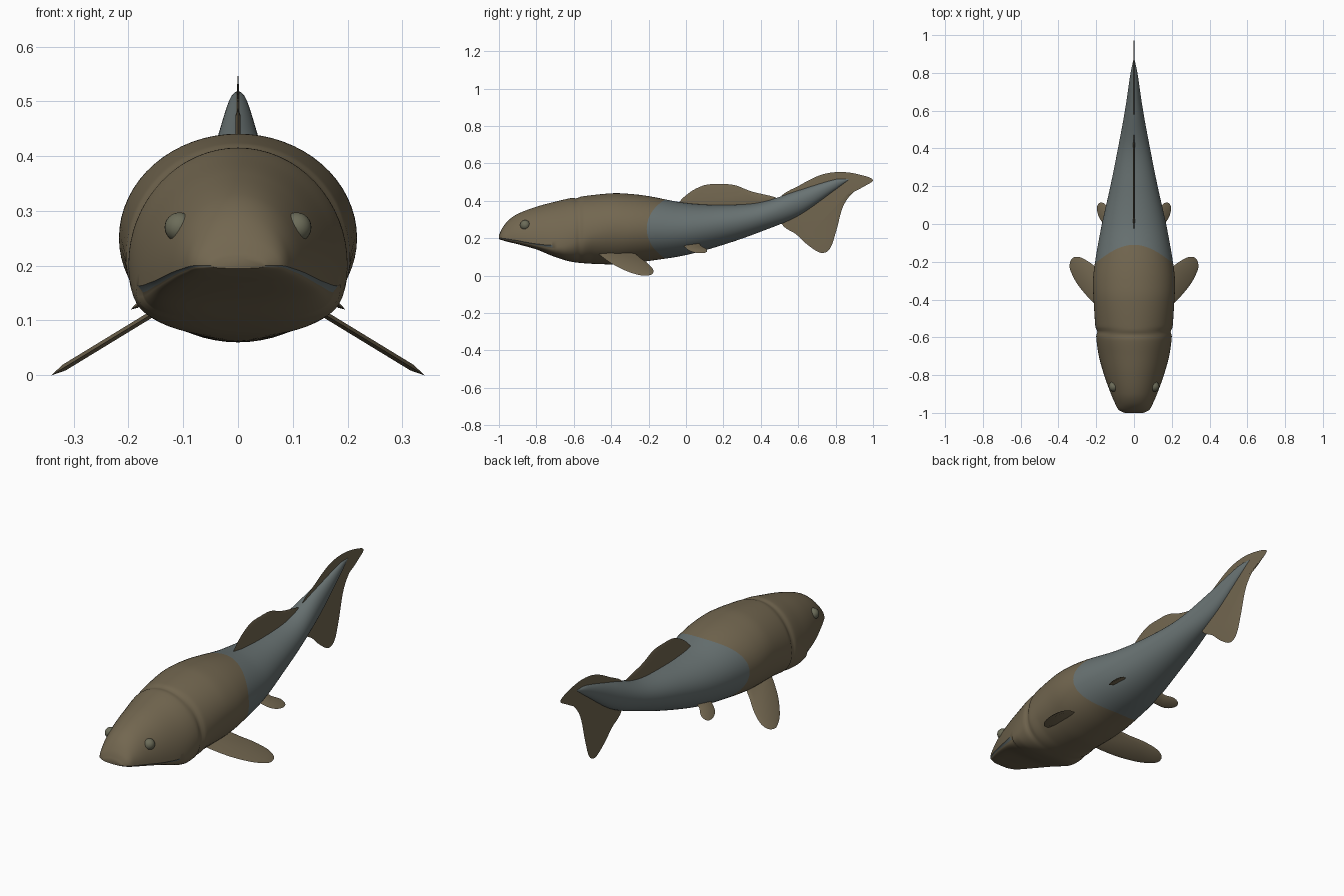
import bpy, bmesh, math
from mathutils import Vector, Matrix

if "Cube" in bpy.data.objects:
    bpy.data.objects.remove(bpy.data.objects["Cube"])


def material(name, rgb):
    m = bpy.data.materials.new(name)
    m.use_nodes = True
    m.diffuse_color = (*rgb, 1)
    m.node_tree.nodes["Principled BSDF"].inputs["Base Color"].default_value = (*rgb, 1)
    return m


BROWN = material("armour_brown", (0.17, 0.135, 0.08))
GREY = material("skin_grey", (0.14, 0.17, 0.17))
EYE = material("eye_olive", (0.15, 0.15, 0.1))


def finish(name, bm, mats, mirror=False):
    bmesh.ops.recalc_face_normals(bm, faces=bm.faces)
    mesh = bpy.data.meshes.new(name)
    bm.to_mesh(mesh)
    bm.free()
    obj = bpy.data.objects.new(name, mesh)
    bpy.context.collection.objects.link(obj)
    for m in mats:
        mesh.materials.append(m)
    if mirror:
        obj.modifiers.new("Mirror", "MIRROR")
    bpy.ops.object.select_all(action="DESELECT")
    obj.select_set(True)
    bpy.context.view_layer.objects.active = obj
    bpy.ops.object.shade_smooth_by_angle(angle=math.radians(40))
    return obj


# Body stations: y, half width, widest height, top, bottom
STATIONS = [
    (-1, .05, .2, .215, .195), (-.985, .08, .2, .25, .19), (-.95, .1, .195, .295, .18),
    (-.9, .122, .187, .33, .168), (-.8, .158, .17, .368, .14), (-.7, .186, .165, .395, .1),
    (-.6, .2, .2, .417, .072), (-.4, .214, .25, .44, .06), (-.3, .217, .25, .437, .066),
    (-.2, .206, .25, .425, .078), (0, .17, .25, .388, .11), (.2, .125, .275, .378, .165),
    (.4, .085, .315, .392, .235), (.6, .048, .39, .455, .32), (.8, .018, .49, .515, .46),
    (.87, .003, .515, .518, .512),
]


def section(y):
    """Smoothly interpolated half width, widest height, top and bottom."""
    y = max(STATIONS[0][0], min(STATIONS[-1][0], y))
    i = next(k for k in range(len(STATIONS) - 1) if y <= STATIONS[k + 1][0])
    a, b = STATIONS[i], STATIONS[i + 1]
    p, q = STATIONS[max(i - 1, 0)], STATIONS[min(i + 2, len(STATIONS) - 1)]
    h = b[0] - a[0]
    t = (y - a[0]) / h
    out = []
    for k in range(1, 5):
        ma = h * (b[k] - p[k]) / (b[0] - p[0])
        mb = h * (q[k] - a[k]) / (q[0] - a[0])
        out.append((1 + 2 * t) * (1 - t) ** 2 * a[k] + t * (1 - t) ** 2 * ma
                   + t * t * (3 - 2 * t) * b[k] + t * t * (t - 1) * mb)
    return out


SEG = 64
SEAM = -0.21    # where the armour meets the bare skin


def body_point(y0, j):
    a = 2 * math.pi * j / SEG
    c, s = math.cos(a), math.sin(a)
    # Rings bend backwards above and below along the seam
    y = y0 + 0.1 * s * s * math.exp(-((y0 - SEAM) / 0.15) ** 2)
    w, mid, top, low = section(y)
    # Groove behind the head shield
    w *= 1 - 0.045 * math.exp(-((y + 0.57) / 0.014) ** 2)
    top -= 0.006 * math.exp(-((y + 0.585) / 0.014) ** 2)
    if s >= -1e-6:
        return Vector((w * c, y, mid + (top - mid) * max(s, 0)))
    # Flattened jaw, set in under the lip
    jaw = max(0, min(1, (-0.5 - y) / 0.15))
    e = 1 - 0.33 * jaw
    x = math.copysign(abs(c) ** e, c) * w
    if y < -0.7:
        x *= 0.95
    return Vector((x, y, mid - (mid - low) * abs(s) ** e))


# Body
front = [-1 + 0.79 * (k / 90) ** 1.25 for k in range(91)]
back = [SEAM + 1.08 * k / 80 for k in range(1, 81)]
rings_y = front + back
bm = bmesh.new()
rings = [[bm.verts.new(body_point(y, j)) for j in range(SEG)] for y in rings_y]
for i in range(len(rings) - 1):
    for j in range(SEG):
        n = (j + 1) % SEG
        f = bm.faces.new((rings[i][j], rings[i][n], rings[i + 1][n], rings[i + 1][j]))
        lip = j in (SEG // 2, SEG - 1) and rings_y[i] < -0.72
        f.material_index = 1 if i >= len(front) - 1 or lip else 0
bm.faces.new(rings[0])
bm.faces.new(rings[-1])
finish("body", bm, [BROWN, GREY])


def smooth_loop(pts, steps=5):
    """Closed rounded outline through a few points."""
    out, n = [], len(pts)
    for i in range(n):
        p, a, b, q = (Vector(pts[(i + k) % n]) for k in (-1, 0, 1, 2))
        for k in range(steps):
            t = k / steps
            out.append(0.5 * (2 * a + (b - p) * t + (2 * p - 5 * a + 4 * b - q) * t * t
                              + (3 * a - p - 3 * b + q) * t ** 3))
    return out


def fin(name, pts, place, thick, mirror=False):
    """Thin lens-shaped fin; place maps outline u, v and thickness h to space."""
    loop = smooth_loop(pts)
    centre = sum(loop, Vector((0, 0))) / len(loop)
    bm = bmesh.new()
    edge = [bm.verts.new(place(p.x, p.y, 0)) for p in loop]
    for side in (thick, -thick):
        inner = [bm.verts.new(place(*centre.lerp(p, 0.75), side)) for p in loop]
        for i in range(len(loop)):
            n = (i + 1) % len(loop)
            bm.faces.new((edge[i], edge[n], inner[n], inner[i]))
        bm.faces.new(inner)
    return finish(name, bm, [BROWN], mirror)


def upright(u, v, h):
    return Vector((h, u, v))


def sloping(root_x, root_z):
    return lambda u, v, h: Vector((u + h * 0.5, v, root_z - 0.61 * (u - root_x) + h * 0.85))


# Dorsal fin
fin("dorsal_fin", [(-.04, .385), (.02, .445), (.1, .484), (.18, .489), (.26, .484), (.35, .45),
                   (.49, .411), (.4, .37), (.2, .35), (0, .36)], upright, 0.005)

# Tail fin
fin("tail_fin", [(.5, .412), (.61, .484), (.72, .538), (.82, .554), (.92, .542), (1, .508),
                 (.9, .45), (.84, .37), (.805, .245), (.77, .145), (.72, .122), (.65, .165),
                 (.59, .22), (.51, .28)], upright, 0.003)

# Paired fins
fin("pectoral_fins", [(.12, -.47), (.21, -.42), (.295, -.325), (.335, -.25), (.34, -.21),
                      (.325, -.18), (.29, -.175), (.24, -.2), (.19, -.24), (.12, -.31)],
    sloping(.15, .116), 0.006, True)
fin("pelvic_fins", [(.1, -.02), (.16, .005), (.187, .04), (.196, .085), (.185, .11),
                    (.16, .11), (.13, .08), (.1, .06)], sloping(.13, .16), 0.004, True)

# Eyes
bm = bmesh.new()
bmesh.ops.create_uvsphere(bm, u_segments=24, v_segments=16, radius=0.027,
                          matrix=Matrix.Translation((0.107, -0.86, 0.27)))
finish("eyes", bm, [EYE], True)
